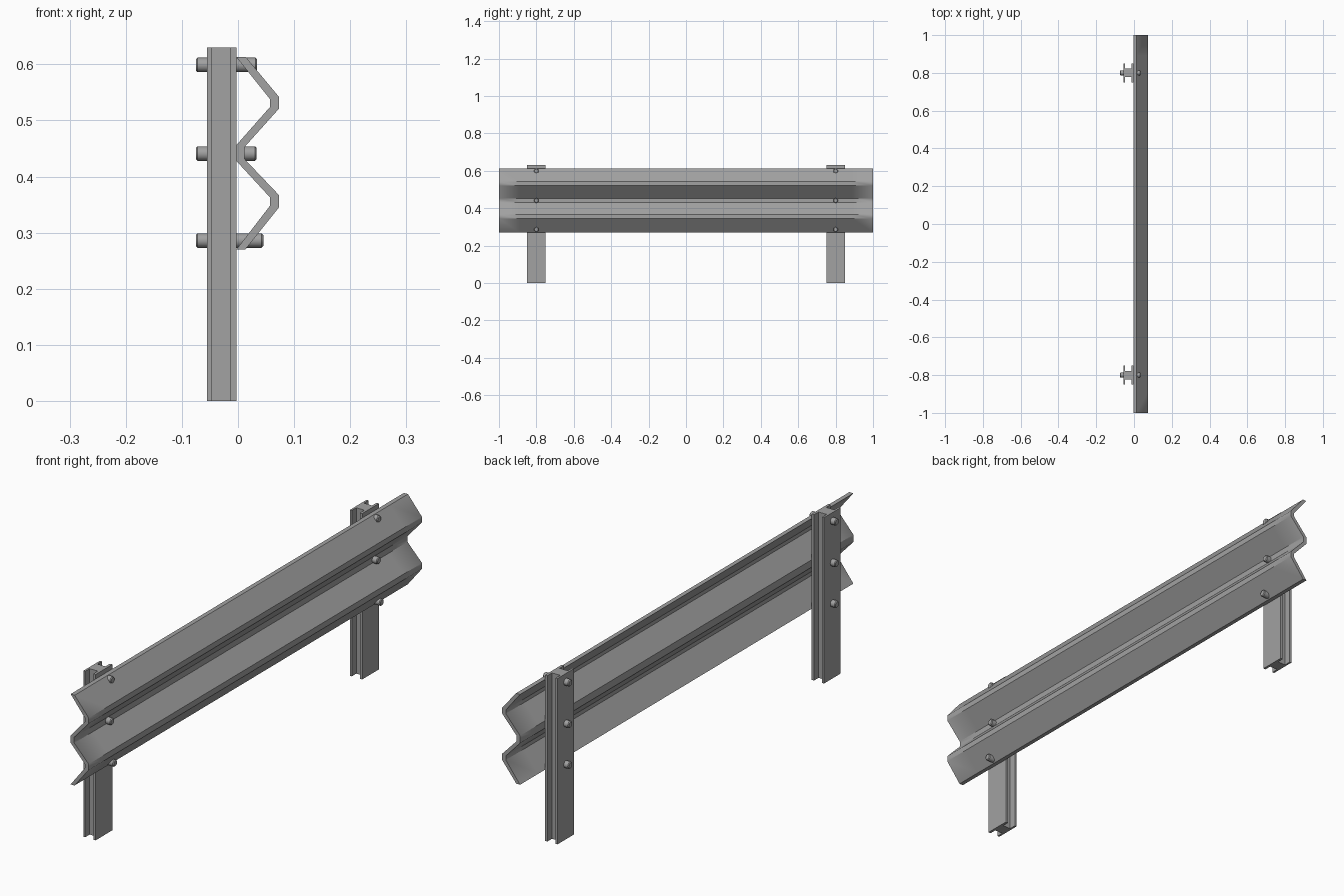
import bpy, bmesh, math
from mathutils import Vector, Matrix

cube = bpy.data.objects.get("Cube")
if cube:
    bpy.data.objects.remove(cube, do_unlink=True)

steel = bpy.data.materials.new("galvanised_grey")
steel.use_nodes = True
GREY = (0.36, 0.36, 0.36, 1)
steel.diffuse_color = GREY
steel.node_tree.nodes["Principled BSDF"].inputs["Base Color"].default_value = GREY


def add_object(name, bm):
    """Turn a bmesh into a linked object with the steel material."""
    bmesh.ops.recalc_face_normals(bm, faces=bm.faces)
    mesh = bpy.data.meshes.new(name)
    bm.to_mesh(mesh)
    bm.free()
    mesh.materials.append(steel)
    obj = bpy.data.objects.new(name, mesh)
    bpy.context.collection.objects.link(obj)
    return obj


def loft(rings):
    """Closed solid through matching rings of points."""
    bm = bmesh.new()
    loops = [[bm.verts.new(p) for p in ring] for ring in rings]
    n = len(loops[0])
    for a, b in zip(loops, loops[1:]):
        for i in range(n):
            j = (i + 1) % n
            bm.faces.new((a[i], a[j], b[j], b[i]))
    bm.faces.new(loops[0])
    bm.faces.new(loops[-1])
    return bm


def soften_ends(mesh, half, lips):
    """Blend the fold normals at the rail tips, keep all other faces flat."""
    for poly in mesh.polygons:
        poly.use_smooth = True
    sums = {}
    for poly in mesh.polygons:
        if abs(poly.normal.y) < 0.5:
            for v in poly.vertices:
                sums[v] = sums.get(v, Vector()) + poly.normal
    normals = []
    for poly in mesh.polygons:
        side = abs(poly.normal.y) < 0.5
        for v in poly.vertices:
            co = mesh.vertices[v].co
            fold = lips[0] < co.z < lips[1] and abs(co.y) > half - 0.001
            normals.append(sums[v].normalized() if side and fold else poly.normal.copy())
    mesh.normals_split_custom_set(normals)


# Corrugated rail: outer skin down, inner skin back up
LOW, HIGH, HALF = 0.27, 0.613, 1.0
outer = [(0.014, HIGH), (0.073, 0.542), (0.073, 0.521), (0.012, 0.453),
         (0.012, 0.431), (0.073, 0.367), (0.073, 0.345), (0.013, LOW)]
inner = [(-0.003, HIGH), (0.057, 0.538), (0.057, 0.524), (-0.003, 0.456),
         (-0.003, 0.428), (0.057, 0.363), (0.057, 0.348), (-0.003, LOW)]
section = outer + inner[::-1]
rail = add_object("guard_rail", loft([[(x, y, z) for x, z in section]
                                      for y in (-HALF, -0.89, 0.89, HALF)]))
soften_ends(rail.data, HALF, (LOW + 0.01, HIGH - 0.01))

# I-section of the posts, mirrored across its own centre line
BACK, FRONT, FLANGE, WEB, TOP = -0.055, -0.003, 0.05, 0.023, 0.63
half_section = [(BACK, FLANGE), (-0.047, FLANGE), (-0.047, WEB),
                (-0.013, WEB), (-0.013, FLANGE), (FRONT, FLANGE)]
post_section = half_section + [(x, -y) for x, y in half_section[::-1]]


def bolt(name, x0, x1, y, z, radius=0.013, chamfer=0.003, sides=12):
    """Round bolt along x with chamfered ends."""
    rings = []
    for x, r in ((x0, radius - chamfer), (x0 + chamfer, radius),
                 (x1 - chamfer, radius), (x1, radius - chamfer)):
        rings.append([(x, y + r * math.cos(t), z + r * math.sin(t))
                      for t in (math.tau * i / sides for i in range(sides))])
    obj = add_object(name, loft(rings))
    bpy.ops.object.select_all(action='DESELECT')
    obj.select_set(True)
    bpy.context.view_layer.objects.active = obj
    bpy.ops.object.shade_smooth_by_angle(angle=math.radians(35))


# Two posts, each with three through bolts
bolts = {"upper": (0.599, 0.034), "middle": (0.441, 0.033), "lower": (0.286, 0.045)}
for place, y in (("front", -0.8), ("back", 0.8)):
    add_object(place + "_post", loft([[(px, y + py, z) for px, py in post_section]
                                      for z in (0, TOP)]))
    for level, (z, tip) in bolts.items():
        bolt(f"{place}_{level}_bolt", -0.075, tip, y, z)
